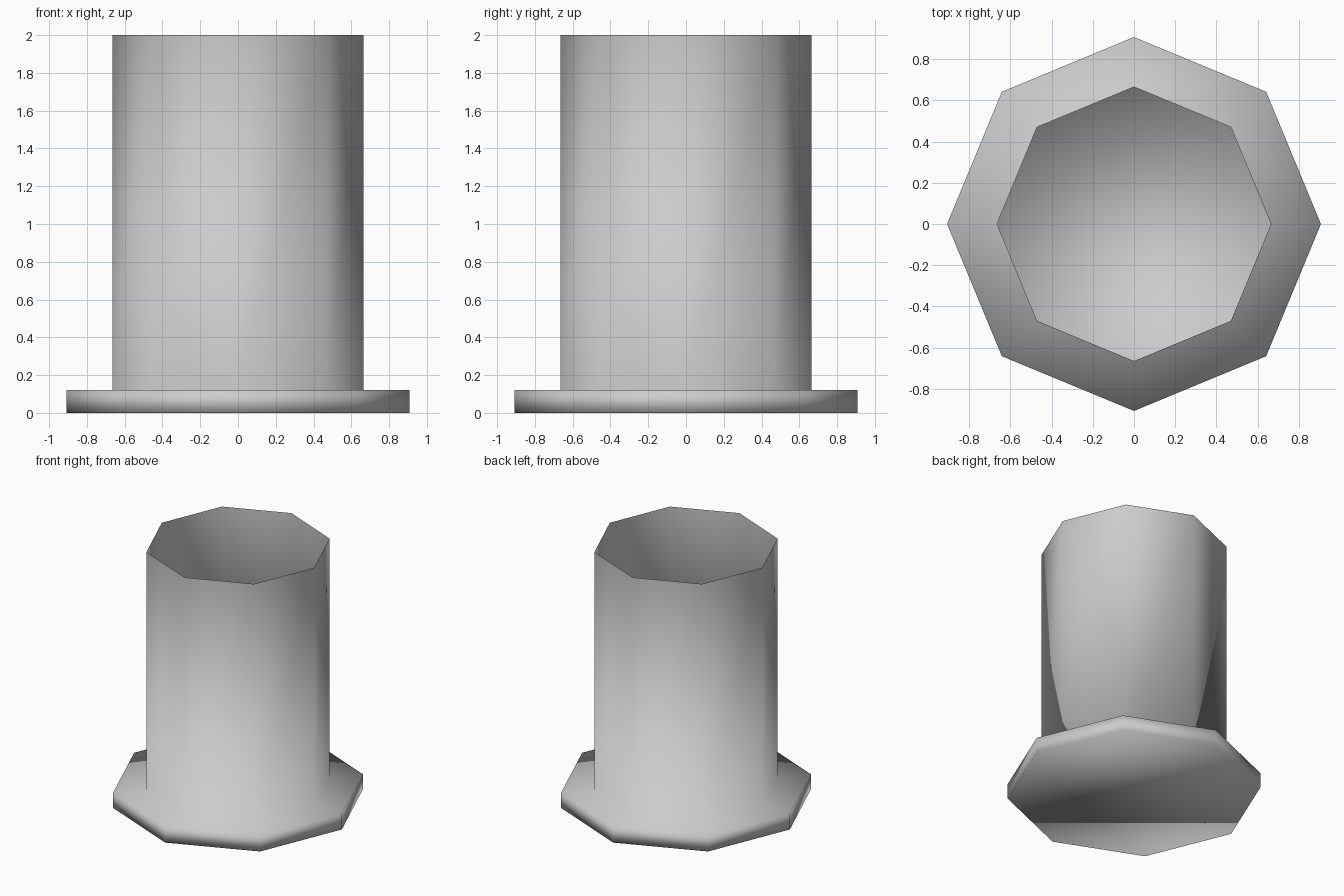
import bpy
import bmesh
from math import cos, sin, tau

SIDES = 8
TUBE_RADIUS = 0.665
FLANGE_RADIUS = 0.907
FLANGE_HEIGHT = 0.12
HEIGHT = 2.0

cube = bpy.data.objects.get("Cube")
if cube:
    bpy.data.objects.remove(cube, do_unlink=True)

# Plain grey for the whole model
grey = bpy.data.materials.new("light_grey")
grey.use_nodes = True
colour = (0.6, 0.6, 0.6, 1.0)
grey.diffuse_color = colour
grey.node_tree.nodes["Principled BSDF"].inputs["Base Color"].default_value = colour


def ring(bm, radius, z):
    """One octagonal loop with corners on the axes."""
    return [bm.verts.new((radius * cos(tau * i / SIDES),
                          radius * sin(tau * i / SIDES), z))
            for i in range(SIDES)]


# Closed base, flange rim, flange top and open thin tube, as one skin
bm = bmesh.new()
profile = [(FLANGE_RADIUS, 0), (FLANGE_RADIUS, FLANGE_HEIGHT),
           (TUBE_RADIUS, FLANGE_HEIGHT), (TUBE_RADIUS, HEIGHT)]
rings = [ring(bm, r, z) for r, z in profile]
bm.faces.new(rings[0][::-1])
for low, high in zip(rings, rings[1:]):
    for i in range(SIDES):
        j = (i + 1) % SIDES
        bm.faces.new((low[i], low[j], high[j], high[i]))

# Shading runs smoothly over every edge
for face in bm.faces:
    face.smooth = True

mesh = bpy.data.meshes.new("flanged_tube")
bm.to_mesh(mesh)
bm.free()
mesh.materials.append(grey)
tube = bpy.data.objects.new("flanged_tube", mesh)
bpy.context.collection.objects.link(tube)
